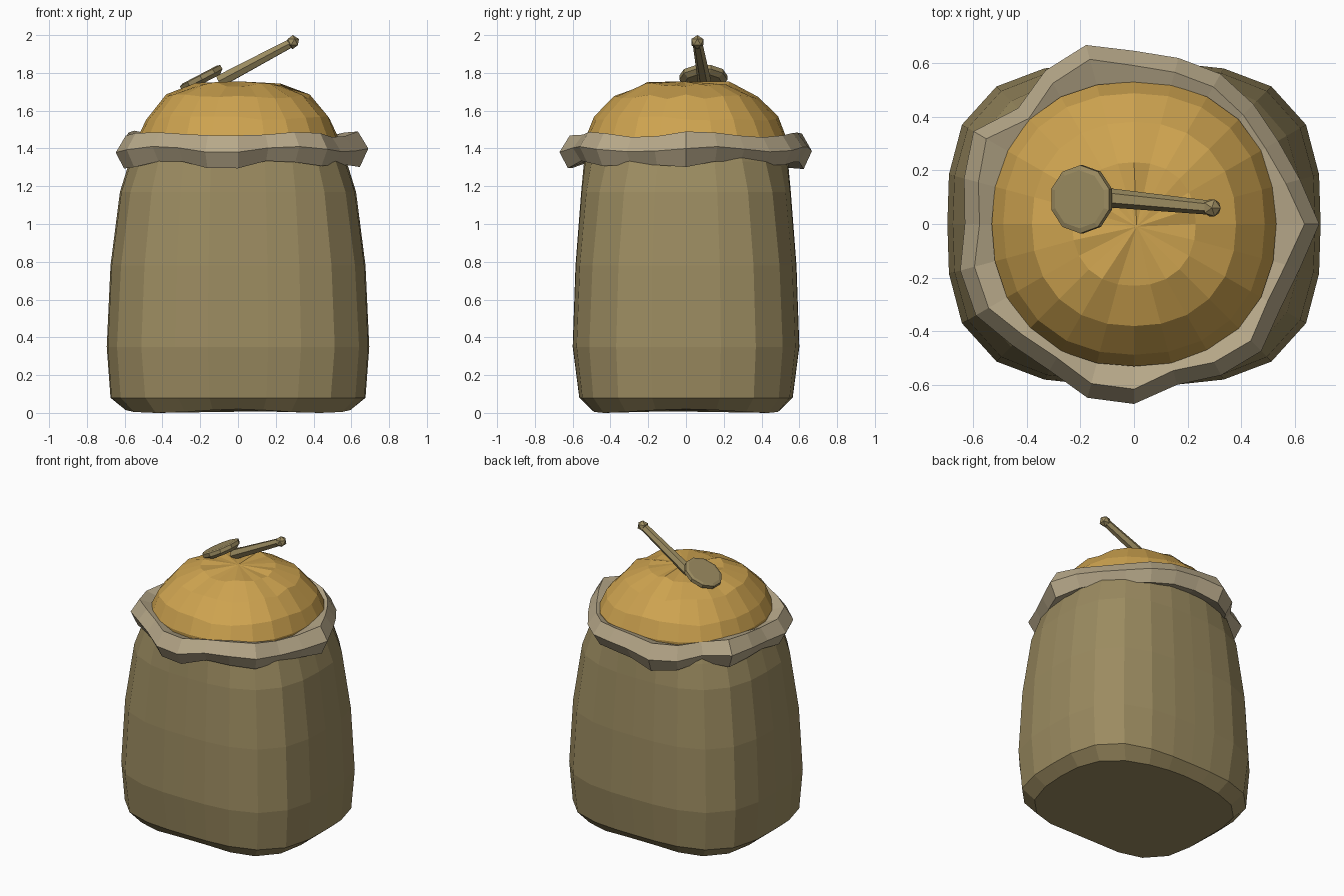
import bpy, bmesh, math, random
from mathutils import Vector, Matrix

if "Cube" in bpy.data.objects:
    bpy.data.objects.remove(bpy.data.objects["Cube"])

random.seed(4)


def material(name, rgb):
    m = bpy.data.materials.new(name)
    m.diffuse_color = (*rgb, 1)
    m.use_nodes = True
    m.node_tree.nodes["Principled BSDF"].inputs["Base Color"].default_value = m.diffuse_color
    return m


BURLAP = material("brown burlap", (0.33, 0.26, 0.118))
CUFF = material("pale cuff", (0.47, 0.39, 0.25))
GRAIN = material("golden grain", (0.62, 0.37, 0.08))


def finish(name, bm, mat):
    bmesh.ops.recalc_face_normals(bm, faces=bm.faces)
    me = bpy.data.meshes.new(name)
    bm.to_mesh(me)
    bm.free()
    me.materials.append(mat)
    ob = bpy.data.objects.new(name, me)
    bpy.context.collection.objects.link(ob)
    return ob


def loft(name, rings, mat, cap_start=False, cap_end=False, closed=False):
    """Skin a list of equal-length point rings."""
    bm = bmesh.new()
    vs = [[bm.verts.new(p) for p in ring] for ring in rings]
    n = len(vs[0])
    pairs = list(zip(vs, vs[1:])) + ([(vs[-1], vs[0])] if closed else [])
    for a, b in pairs:
        for i in range(n):
            j = (i + 1) % n
            bm.faces.new((a[i], a[j], b[j], b[i]))
    if cap_start:
        bm.faces.new(vs[0])
    if cap_end:
        bm.faces.new(vs[-1])
    return finish(name, bm, mat)


def squircle(t, rx, ry, e):
    c, s = math.cos(t), math.sin(t)
    k = (abs(c / rx) ** e + abs(s / ry) ** e) ** (-1 / e)
    return c * k, s * k


N = 24
ANG = [2 * math.pi * i / N for i in range(N)]

# Sack body: rounded rectangle section, tapering toward the mouth
profile = [(0.60, 0.50, 0.01, 3.2), (0.675, 0.565, 0.08, 3.2), (0.695, 0.60, 0.35, 3.1),
           (0.675, 0.585, 0.78, 3.0), (0.625, 0.555, 1.17, 2.8), (0.575, 0.54, 1.33, 2.5),
           (0.54, 0.53, 1.42, 2.3)]
rings = []
for k, (rx, ry, z, e) in enumerate(profile):
    wave = 0.01 if k == 0 else 0
    rings.append([(*squircle(t, rx, ry, e), z + wave * math.cos(4 * t)) for t in ANG])
loft("sack_body", rings, BURLAP, cap_start=True)

# Rolled cuff: irregular outline, one outer radius every 15 degrees
cuff_r = [.69, .64, .62, .63, .645, .64, .645, .69, .66, .61, .69, .655,
          .63, .67, .68, .64, .63, .67, .67, .62, .65, .67, .63, .64]


def cuff_ring(inset, z, swell, wobble):
    ring = []
    for i, t in enumerate(ANG):
        r = cuff_r[i]
        rad = r - inset if inset < 0.1 else 0.52 + 0.15 * (r - 0.62)
        h = z + swell * (r - 0.65) + wobble * math.sin(5 * t + 0.6)
        ring.append((rad * math.cos(t), rad * math.sin(t), h))
    return ring


loft("rolled_cuff", [cuff_ring(0.2, 1.45, 0.0, 0.015), cuff_ring(0.055, 1.475, 0.2, 0.012),
                     cuff_ring(0.0, 1.395, -0.1, 0.015), cuff_ring(0.045, 1.315, -0.5, 0.012),
                     cuff_ring(0.2, 1.34, 0.0, 0.0)], CUFF, closed=True)

# Heaped contents: lumpy faceted dome
bm = bmesh.new()
rows = []
for r, z in [(0.52, 1.36), (0.53, 1.46), (0.487, 1.56), (0.38, 1.675), (0.23, 1.74)]:
    row = []
    for t in ANG:
        x, y = squircle(t, r, r, 2.25)
        lump = random.uniform(-0.014, 0.014) if z > 1.5 else 0
        row.append(bm.verts.new((x, y, z + lump)))
    rows.append(row)
tip = bm.verts.new((0.01, -0.01, 1.755))
for a, b in zip(rows, rows[1:]):
    for i in range(N):
        bm.faces.new((a[i], a[(i + 1) % N], b[(i + 1) % N], b[i]))
for i in range(N):
    bm.faces.new((rows[-1][i], rows[-1][(i + 1) % N], tip))
finish("heaped_grain", bm, GRAIN)


# Scoop: tilted ten-sided bowl, six-sided handle, knob
def along(start, direction, sections, sides):
    q = Vector(direction).to_track_quat('Z', 'Y')
    out = []
    for d, r in sections:
        out.append([Vector(start) + q @ Vector((r * math.cos(2 * math.pi * i / sides),
                                               r * math.sin(2 * math.pi * i / sides), d))
                    for i in range(sides)])
    return out


loft("scoop_bowl", along((-0.195, 0.092, 1.775), (-0.46, 0, 0.88),
                         [(-0.032, 0.10), (-0.012, 0.127), (0.012, 0.127), (0.018, 0.108)], 10),
     BURLAP, True, True)
base, end = Vector((-0.10, 0.098, 1.755)), Vector((0.29, 0.06, 1.963))
loft("scoop_handle", along(base, end - base, [(0, 0.036), ((end - base).length, 0.026)], 6),
     BURLAP, True, True)
bm = bmesh.new()
bmesh.ops.create_icosphere(bm, subdivisions=1, radius=0.037, matrix=Matrix.Translation(end))
finish("scoop_knob", bm, BURLAP)
